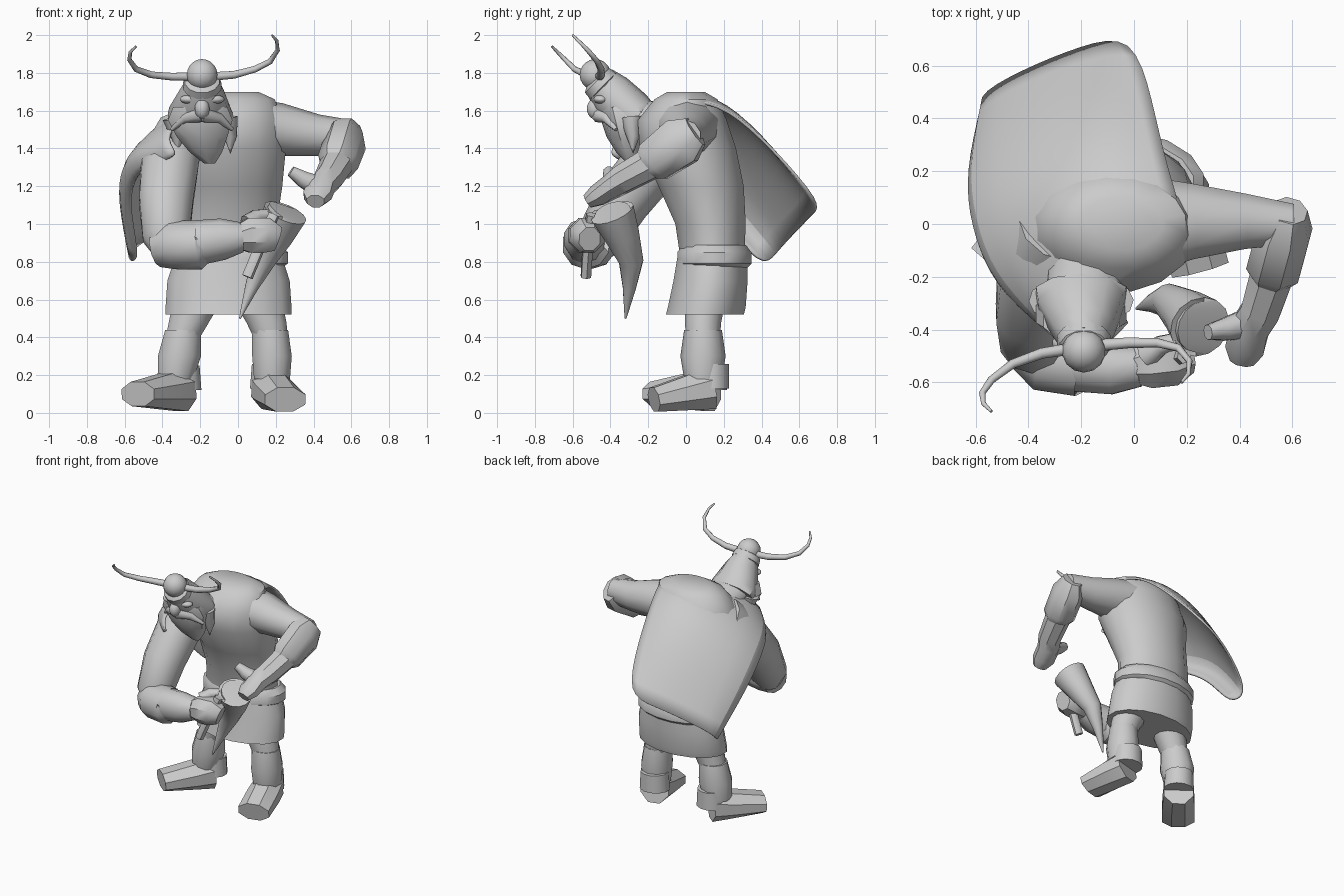
import bpy, bmesh, math
from mathutils import Vector

starter = bpy.data.objects.get("Cube")
if starter:
    bpy.data.objects.remove(starter, do_unlink=True)

clay = bpy.data.materials.new("plain_grey")
clay.use_nodes = True
grey = (.6, .6, .6, 1)
clay.diffuse_color = grey
clay.node_tree.nodes["Principled BSDF"].inputs["Base Color"].default_value = grey


def finish(name, bm, angle=40):
    """Turn a bmesh into a shaded object with the shared material."""
    bmesh.ops.recalc_face_normals(bm, faces=bm.faces)
    mesh = bpy.data.meshes.new(name)
    bm.to_mesh(mesh)
    bm.free()
    mesh.materials.append(clay)
    obj = bpy.data.objects.new(name, mesh)
    bpy.context.collection.objects.link(obj)
    bpy.ops.object.select_all(action="DESELECT")
    bpy.context.view_layer.objects.active = obj
    obj.select_set(True)
    bpy.ops.object.shade_smooth_by_angle(angle=math.radians(angle))
    return obj


def loft(name, rings, sides=12, level=False, hint=(0, 0, 1), angle=40):
    """Skin elliptical rings (centre, half width, half depth) along a path.
    Level rings lie flat; the others stand square to the path."""
    bm = bmesh.new()
    centres = [Vector(ring[0]) for ring in rings]
    loops = []
    for index, (centre, width, depth) in enumerate(rings):
        after = centres[min(index + 1, len(rings) - 1)]
        before = centres[max(index - 1, 0)]
        tangent = (after - before).normalized()
        across = tangent.cross(Vector(hint)).normalized()
        over = across.cross(tangent).normalized()
        if level:
            across, over = Vector((1, 0, 0)), Vector((0, 1, 0))
        loop = []
        for side in range(sides):
            turn = math.tau * (side + .5) / sides
            offset = across * math.cos(turn) * width + over * math.sin(turn) * depth
            loop.append(bm.verts.new(centres[index] + offset))
        loops.append(loop)
    for low, high in zip(loops, loops[1:]):
        for side in range(sides):
            other = (side + 1) % sides
            bm.faces.new((low[side], low[other], high[other], high[side]))
    bm.faces.new(loops[0])
    bm.faces.new(loops[-1])
    return finish(name, bm, angle)


def ball(name, centre, size):
    """Make a smooth ball with separate half sizes."""
    bm = bmesh.new()
    bmesh.ops.create_uvsphere(bm, u_segments=14, v_segments=10, radius=1)
    for vert in bm.verts:
        vert.co = Vector(centre) + Vector(a * b for a, b in zip(vert.co, size))
    return finish(name, bm, 60)


def taper(name, points, start, end, sides=8):
    """Make a round curved spike through the given points."""
    steps = len(points) - 1
    rings = []
    for index, point in enumerate(points):
        radius = start + (end - start) * index / steps
        rings.append((point, radius, radius))
    return loft(name, rings, sides, angle=60)


# Leaning torso
loft("torso", [
    ((-.06, .14, .8), .28, .17), ((-.06, .13, 1), .27, .19),
    ((-.05, .08, 1.2), .29, .23), ((-.07, .01, 1.4), .33, .26),
    ((-.07, -.02, 1.55), .31, .24), ((-.05, 0, 1.66), .25, .17),
    ((-.05, 0, 1.7), .16, .1)], 16, level=True)

# Skirt with a rolled belt on top
loft("skirt", [
    ((-.05, .1, .52), .34, .21), ((-.05, .11, .56), .34, .21),
    ((-.05, .13, .7), .33, .2), ((-.05, .14, .82), .29, .19)], 16, level=True)
loft("belt_roll", [
    ((-.05, .15, .77), .29, .18), ((-.05, .15, .79), .32, .2),
    ((-.05, .15, .85), .32, .2), ((-.05, .15, .89), .28, .17)], 16, level=True)

# Legs with loose shin wraps
loft("right_thigh", [
    ((-.22, .1, .58), .13, .11), ((-.26, .09, .48), .11, .1),
    ((-.3, .09, .38), .09, .09)], level=True)
loft("left_thigh", [
    ((.11, .1, .58), .13, .11), ((.15, .09, .48), .11, .1),
    ((.18, .09, .38), .09, .09)], level=True)
loft("right_shin_wrap", [
    ((-.29, .09, .44), .1, .1), ((-.31, .09, .3), .12, .12),
    ((-.33, .09, .18), .1, .1)], 10, level=True)
loft("left_shin_wrap", [
    ((.17, .09, .44), .1, .1), ((.18, .09, .3), .11, .12),
    ((.18, .09, .18), .1, .1)], 10, level=True)


def boot(side, heel, toe):
    """Build an ankle and a wedge-shaped foot."""
    heel, toe = Vector(heel), Vector(toe)
    ankle = heel + Vector((0, 0, .13))
    loft(side + "_ankle", [(heel, .11, .1), (ankle, .1, .1)], level=True)
    middle = heel.lerp(toe, .4)
    loft(side + "_foot", [(heel, .11, .12), (middle, .12, .1),
                          (toe, .12, .07)], 4 + 4, angle=25)


boot("right", (-.3, .12, .12), (-.53, -.16, .1))
boot("left", (.17, .13, .13), (.25, -.17, .07))

# Raised left arm
loft("left_upper_arm", [
    ((.05, 0, 1.52), .19, .15), ((.22, .01, 1.5), .15, .14),
    ((.42, .01, 1.47), .11, .11), ((.6, 0, 1.46), .08, .09)], 10)
loft("left_sleeve", [
    ((.59, .05, 1.49), .07, .09), ((.57, -.02, 1.44), .11, .14),
    ((.53, -.17, 1.33), .11, .12), ((.52, -.2, 1.3), .08, .09)], 8)
loft("left_forearm", [
    ((.53, -.17, 1.33), .09, .09), ((.48, -.33, 1.24), .08, .08),
    ((.44, -.39, 1.2), .08, .07), ((.42, -.47, 1.15), .08, .06),
    ((.41, -.52, 1.12), .05, .04)], 8)
taper("left_thumb", [(.42, -.38, 1.2), (.34, -.4, 1.24), (.28, -.41, 1.28)], .06, .03)

# Bent right arm across the belly
loft("right_upper_arm", [
    ((-.3, -.02, 1.48), .14, .16), ((-.36, -.16, 1.34), .16, .16),
    ((-.38, -.34, 1.12), .15, .15), ((-.38, -.45, .93), .13, .13),
    ((-.36, -.48, .84), .08, .08)], 10, hint=(0, 1, 0))
loft("right_sleeve", [
    ((-.43, -.46, .87), .09, .1), ((-.34, -.5, .89), .14, .13),
    ((-.2, -.53, .89), .13, .13), ((-.19, -.53, .9), .1, .1)], 10)
loft("right_forearm", [
    ((-.22, -.53, .9), .11, .12), ((-.08, -.55, .92), .1, .11),
    ((.02, -.54, .93), .08, .08)], 10)
loft("right_fist", [
    ((0, -.54, .93), .07, .07), ((.06, -.53, .94), .1, .1),
    ((.15, -.52, .94), .1, .1), ((.21, -.51, .92), .06, .07)], 8)
taper("right_thumb", [(.05, -.5, 1), (.1, -.46, 1.04), (.16, -.44, 1.05)], .05, .03)
taper("short_handle", [(.05, -.53, .72), (.12, -.52, .89), (.19, -.5, 1.05)], .03, .03, 6)

# Drinking horn with a hollow mouth
mouth = Vector((.25, -.39, 1.06))
inner = mouth + Vector((-.04, .02, -.06))
loft("drinking_horn", [
    ((.01, -.32, .5), .005, .005), ((.07, -.3, .66), .035, .035),
    ((.13, -.29, .8), .065, .065), ((.2, -.34, .94), .095, .095),
    (mouth, .12, .12), (mouth, .1, .1), (inner, .09, .09)], 14, hint=(0, 1, 0))

# Head tipped forward under a flared helmet
loft("helmet", [
    ((-.2, -.26, 1.56), .18, .12), ((-.2, -.3, 1.59), .17, .13),
    ((-.19, -.4, 1.69), .12, .12), ((-.19, -.46, 1.76), .08, .09)], 10)
loft("neck", [
    ((-.15, -.05, 1.48), .17, .14), ((-.2, -.3, 1.58), .14, .1)])
loft("helmet_rim", [
    ((-.19, -.43, 1.72), .08, .08), ((-.19, -.44, 1.73), .105, .1),
    ((-.19, -.47, 1.76), .095, .095), ((-.19, -.48, 1.77), .07, .07)])
ball("helmet_knob", (-.19, -.48, 1.79), (.083, .083, .083))
ball("nose", (-.19, -.48, 1.61), (.04, .045, .055))
for label, x in (("right", -.25), ("left", -.13)):
    ball(label + "_brow", (x, -.45, 1.66), (.06, .04, .025))

# Beard, side tips and moustache
loft("beard", [
    ((-.2, -.36, 1.62), .15, .1), ((-.2, -.34, 1.55), .18, .11),
    ((-.19, -.32, 1.46), .14, .1), ((-.17, -.3, 1.38), .09, .07),
    ((-.15, -.29, 1.32), .03, .02)], 10, level=True)
for label, x, lean in (("right", -.34, .02), ("left", -.06, .02)):
    taper(label + "_beard_tip", [
        (x, -.29, 1.56), (x + lean, -.28, 1.46), (x + lean, -.28, 1.37)], .06, .008)
for label, flip in (("right", -1), ("left", 1)):
    taper(label + "_moustache", [
        (-.19, -.46, 1.58), (-.19 + flip * .09, -.42, 1.56),
        (-.19 + flip * .16, -.37, 1.5)], .045, .01)

# Long thin helmet horns
taper("right_helmet_horn", [
    (-.22, -.47, 1.78), (-.35, -.49, 1.78), (-.46, -.53, 1.79), (-.54, -.59, 1.82),
    (-.575, -.64, 1.87), (-.57, -.68, 1.91), (-.54, -.71, 1.94)], .025, .006)
taper("left_helmet_horn", [
    (-.15, -.46, 1.78), (-.02, -.45, 1.79), (.09, -.45, 1.82), (.17, -.47, 1.86),
    (.21, -.52, 1.92), (.205, -.57, 1.97), (.18, -.6, 2)], .025, .006)

# Cape: columns run from the shoulders to the hem
columns = [
    [(.17, -.13, 1.6), (.19, .02, 1.66), (.12, .22, 1.62), (.07, .46, 1.4), (0, .72, 1.1)],
    [(-.05, -.15, 1.66), (-.05, 0, 1.73), (-.07, .2, 1.68), (-.12, .46, 1.43), (-.2, .67, 1.05)],
    [(-.3, -.25, 1.58), (-.32, -.05, 1.62), (-.35, .2, 1.56), (-.38, .4, 1.3), (-.42, .58, .96)],
    [(-.4, -.36, 1.44), (-.59, -.2, 1.39), (-.67, 0, 1.31), (-.69, .2, 1.15), (-.62, .47, .84)]]
columns.append([(x + .11, y - .06, z - .08) for x, y, z in columns[-1]])
bm = bmesh.new()
grid = [[bm.verts.new(point) for point in column] for column in columns]
for left, right in zip(grid, grid[1:]):
    for row in range(len(left) - 1):
        bm.faces.new((left[row], left[row + 1], right[row + 1], right[row]))
cape = finish("cape", bm, 50)
curve = cape.modifiers.new("soft_drape", "SUBSURF")
curve.levels = curve.render_levels = 2
thick = cape.modifiers.new("cloth_thickness", "SOLIDIFY")
thick.thickness = .015
thick.offset = 0
